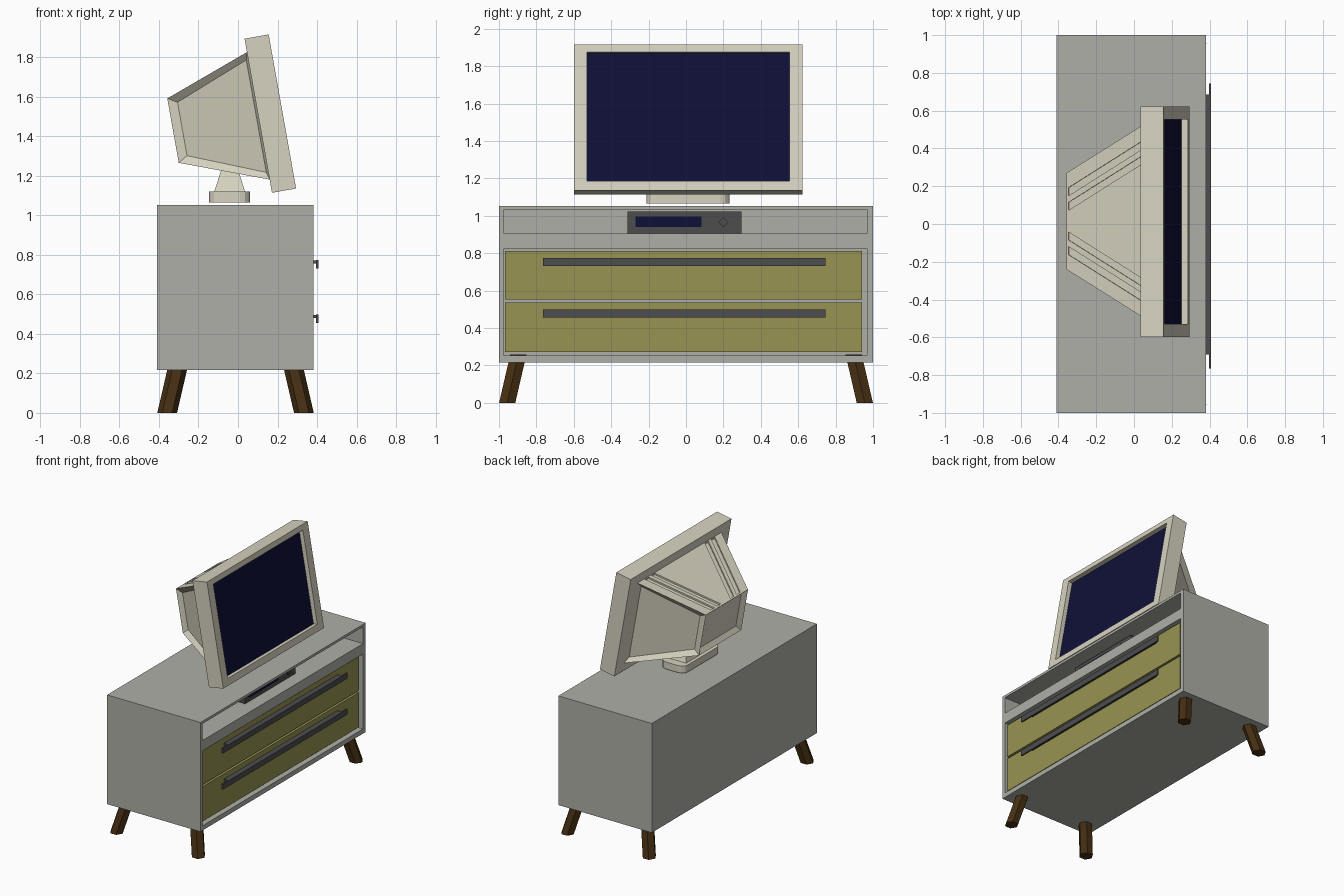
import bpy, bmesh, math
from mathutils import Matrix

if "Cube" in bpy.data.objects:
    bpy.data.objects.remove(bpy.data.objects["Cube"])


def material(name, r, g, b):
    m = bpy.data.materials.new(name)
    m.diffuse_color = (r, g, b, 1)
    m.use_nodes = True
    m.node_tree.nodes["Principled BSDF"].inputs["Base Color"].default_value = m.diffuse_color
    return m


GREY = material("cabinet grey", 0.43, 0.43, 0.39)
OLIVE = material("drawer olive", 0.31, 0.295, 0.085)
CREAM = material("casing cream", 0.68, 0.65, 0.53)
NAVY = material("screen navy", 0.005, 0.005, 0.04)
DARK = material("dark grey", 0.075, 0.075, 0.078)
BROWN = material("leg brown", 0.06, 0.028, 0.006)


def finish(name, bm, mats, matrix=Matrix()):
    bmesh.ops.recalc_face_normals(bm, faces=bm.faces)
    me = bpy.data.meshes.new(name)
    bm.to_mesh(me)
    bm.free()
    for m in mats:
        me.materials.append(m)
    ob = bpy.data.objects.new(name, me)
    ob.matrix_world = matrix
    bpy.context.scene.collection.objects.link(ob)
    return ob


def loft(rings, axis="x", cap_index=0):
    """Skin rectangles (w, a0, a1, b0, b1) stacked along an axis; cap both ends."""
    bm = bmesh.new()
    loops = []
    for w, a0, a1, b0, b1 in rings:
        pts = [(a0, b0), (a1, b0), (a1, b1), (a0, b1)]
        loops.append([bm.verts.new((w, a, b) if axis == "x" else (a, b, w)) for a, b in pts])
    for p, q in zip(loops, loops[1:]):
        for i in range(4):
            j = (i + 1) % 4
            bm.faces.new((p[i], p[j], q[j], q[i]))
    bm.faces.new(loops[0])
    bm.faces.new(loops[-1]).material_index = cap_index
    bm.normal_update()
    return bm


def box(name, x0, x1, y0, y1, z0, z1, mat):
    return finish(name, loft([(x0, y0, y1, z0, z1), (x1, y0, y1, z0, z1)]), [mat])


# Cabinet shell, open to the front (+x)
X0, X1, Z0, Z1 = -0.41, 0.382, 0.216, 1.053
box("cabinet_top", X0, X1, -1, 1, 1.034, Z1, GREY)
box("cabinet_bottom", X0, X1, -1, 1, Z0, 0.252, GREY)
box("cabinet_side_a", X0, X1, -1, -0.974, 0.252, 1.034, GREY)
box("cabinet_side_b", X0, X1, 0.968, 1, 0.252, 1.034, GREY)
box("cabinet_back", X0, -0.38, -0.974, 0.968, 0.252, 1.034, GREY)
box("cabinet_shelf", -0.38, X1, -0.974, 0.968, 0.826, 0.906, GREY)

# Drawers with lipped bar handles
for n, (z0, z1, hz) in enumerate([(0.552, 0.811, 0.774), (0.271, 0.536, 0.498)]):
    box(f"drawer_{n}", -0.34, 0.364, -0.967, 0.942, z0, z1, OLIVE)
    box(f"handle_bar_{n}", 0.396, 0.408, -0.765, 0.745, hz - 0.042, hz, DARK)
    box(f"handle_mount_{n}", 0.36, 0.398, -0.69, 0.685, hz - 0.018, hz - 0.002, DARK)

# Media player in the shelf bay
box("media_player", -0.1, 0.28, -0.313, 0.298, 0.906, 1.024, DARK)
box("player_display", 0.28, 0.286, -0.27, 0.083, 0.941, 0.997, NAVY)
bm = bmesh.new()
bmesh.ops.create_cone(bm, cap_ends=True, segments=4, radius1=0.027, radius2=0.027, depth=0.02)
finish("player_knob", bm, [DARK], Matrix.Translation((0.285, 0.2, 0.965)) @ Matrix.Rotation(math.pi / 2, 4, "Y"))

# Splayed six-sided legs
LEG_H = 0.258
for sx in (-1, 1):
    for sy in (-1, 1):
        bm = bmesh.new()
        bmesh.ops.create_cone(bm, cap_ends=True, segments=6, radius1=0.05, radius2=0.05, depth=LEG_H,
                              matrix=Matrix.Translation((0, 0, LEG_H / 2)) @ Matrix.Rotation(math.pi / 2, 4, "Z"))
        for v in bm.verts:
            lean = v.co.z * 0.05 / 0.216
            v.co.x += -0.0125 + sx * (0.346 - lean)
            v.co.y += sy * (0.956 - lean)
        finish(f"leg_{'back' if sx < 0 else 'front'}_{'a' if sy < 0 else 'b'}", bm, [BROWN])

# Stand: rounded base plate and tapering neck
bm = loft([(1.066, -0.146, 0.06, -0.212, 0.233), (1.12, -0.146, 0.06, -0.212, 0.233)], "z")
upright = [e for e in bm.edges if abs(e.verts[0].co.z - e.verts[1].co.z) > 0.01]
bmesh.ops.bevel(bm, geom=upright, offset=0.05, segments=3, profile=0.5, affect="EDGES")
finish("stand_base", bm, [CREAM])
finish("stand_neck", loft([(1.118, -0.121, 0.036, -0.15, 0.17), (1.25, -0.078, -0.005, -0.1, 0.12)], "z"), [CREAM])

# Television, built upright then tilted back
TILT = Matrix.Translation((0.172, 0, 1.114)) @ Matrix.Rotation(math.radians(-10.1), 4, "Y")
outer = (-0.598, 0.622, 0, 0.792)
opening = (-0.53, 0.554, 0.051, 0.751)
finish("screen_frame", loft([(0, *outer), (0.124, *outer), (0.124, *opening), (0.091, *opening)], cap_index=1),
       [CREAM, NAVY], TILT)

# Tapered rear housing with sunken sides and back
C = 0.015
bm = loft([(0, C - 0.508, C + 0.508, 0.068, 0.723), (-0.438, C - 0.255, C + 0.255, 0.232, 0.563)])
bmesh.ops.recalc_face_normals(bm, faces=bm.faces)
sunk = [f for f in bm.faces if abs(f.normal.y) > 0.6 or f.normal.x < -0.9]
bmesh.ops.inset_individual(bm, faces=sunk, thickness=0.048, depth=-0.028)
housing = finish("rear_housing", bm, [CREAM], TILT)

# Vent grooves along the top of the housing
n = 0
for side in (-1, 1):
    for a, b in ((0.135, 0.178), (0.058, 0.1)):
        rings = []
        for u, spread in ((-0.425, 0), (-0.004, 0.245)):
            y0, y1 = sorted((C + side * (a + spread), C + side * (b + spread)))
            top = 0.723 + 0.365 * u
            rings.append((u, y0, y1, top - 0.012, top + 0.05))
        cutter = finish(f"vent_cutter_{n}", loft(rings), [CREAM], TILT)
        cutter.hide_render = True
        cutter.display_type = "WIRE"
        mod = housing.modifiers.new(f"vent_{n}", "BOOLEAN")
        mod.operation, mod.object, mod.solver = "DIFFERENCE", cutter, "EXACT"
        n += 1
